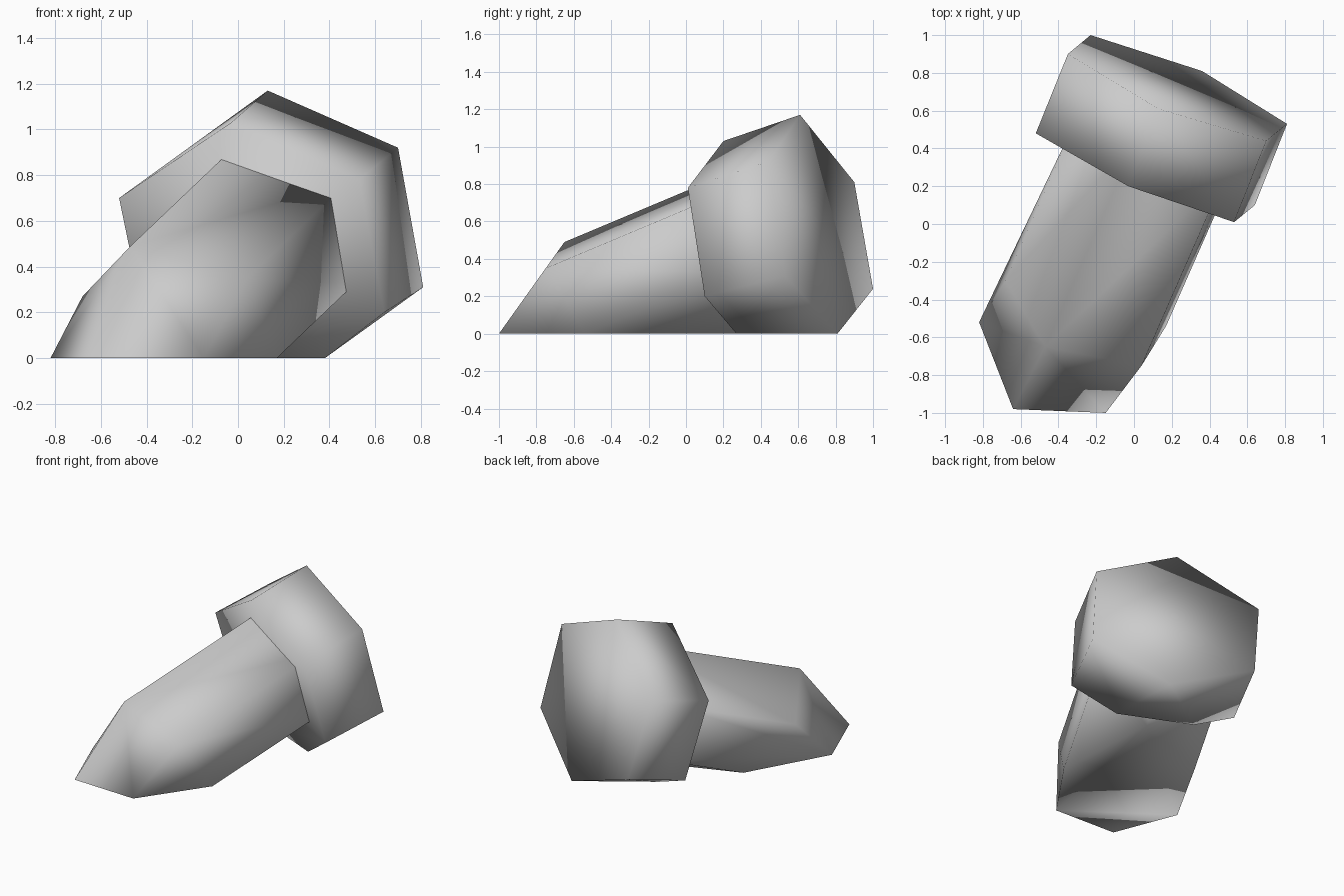
import bpy, bmesh, math
from mathutils import Vector

cube = bpy.data.objects.get("Cube")
if cube:
    bpy.data.objects.remove(cube, do_unlink=True)

stone = bpy.data.materials.new("light grey")
stone.use_nodes = True
grey = (0.6, 0.6, 0.6, 1)
stone.diffuse_color = grey
stone.node_tree.nodes["Principled BSDF"].inputs["Base Color"].default_value = grey


def faceted_solid(name, points):
    """Convex solid around a few corner points, smooth shaded."""
    bm = bmesh.new()
    for p in points:
        bm.verts.new(p)
    hull = bmesh.ops.convex_hull(bm, input=bm.verts[:])
    loose = [v for v in bm.verts if not v.link_faces]
    bmesh.ops.delete(bm, geom=loose, context='VERTS')
    bmesh.ops.dissolve_limit(bm, angle_limit=math.radians(2),
                             verts=bm.verts[:], edges=bm.edges[:])
    bmesh.ops.recalc_face_normals(bm, faces=bm.faces[:])
    mesh = bpy.data.meshes.new(name)
    bm.to_mesh(mesh)
    bm.free()
    mesh.materials.append(stone)
    obj = bpy.data.objects.new(name, mesh)
    bpy.context.collection.objects.link(obj)
    bpy.ops.object.select_all(action='DESELECT')
    obj.select_set(True)
    bpy.context.view_layer.objects.active = obj
    bpy.ops.object.shade_smooth_by_angle(angle=math.radians(100))
    return obj


# Slanted six-sided shaft, cut off by the ground, running into the head
axis = Vector((0.44, 1, 0.42))
facing = Vector((0.4, 0.92, 0))
edge_starts = [Vector(p) for p in (
    (-0.47, -0.65, 0.49), (-0.68, -0.30, 0.27), (-0.50, 0.05, 0),
    (0.12, 0.28, 0), (0.17, -0.54, 0), (0.04, -0.75, 0.35))]
ground_tip = [(-0.82, -0.52, 0), (-0.64, -0.98, 0), (-0.15, -1, 0)]
edge_ends = [p + axis * (0.42 - p.dot(facing)) / axis.dot(facing) for p in edge_starts]
faceted_solid("shaft", edge_starts + edge_ends + [Vector(p) for p in ground_tip])

# Short six-sided head, also cut off by the ground
back_ring = [(-0.35, 0.90, 0.81), (0.13, 0.61, 1.17), (0.70, 0.44, 0.92),
             (0.81, 0.53, 0.31), (0.36, 0.81, 0), (-0.23, 1, 0.24)]
front_ring = [(-0.52, 0.48, 0.70), (-0.03, 0.20, 1.03), (0.53, 0.01, 0.78),
              (0.64, 0.10, 0.20), (0.38, 0.27, 0), (-0.12, 0.49, 0),
              (-0.40, 0.58, 0.12)]
faceted_solid("head", back_ring + front_ring)
